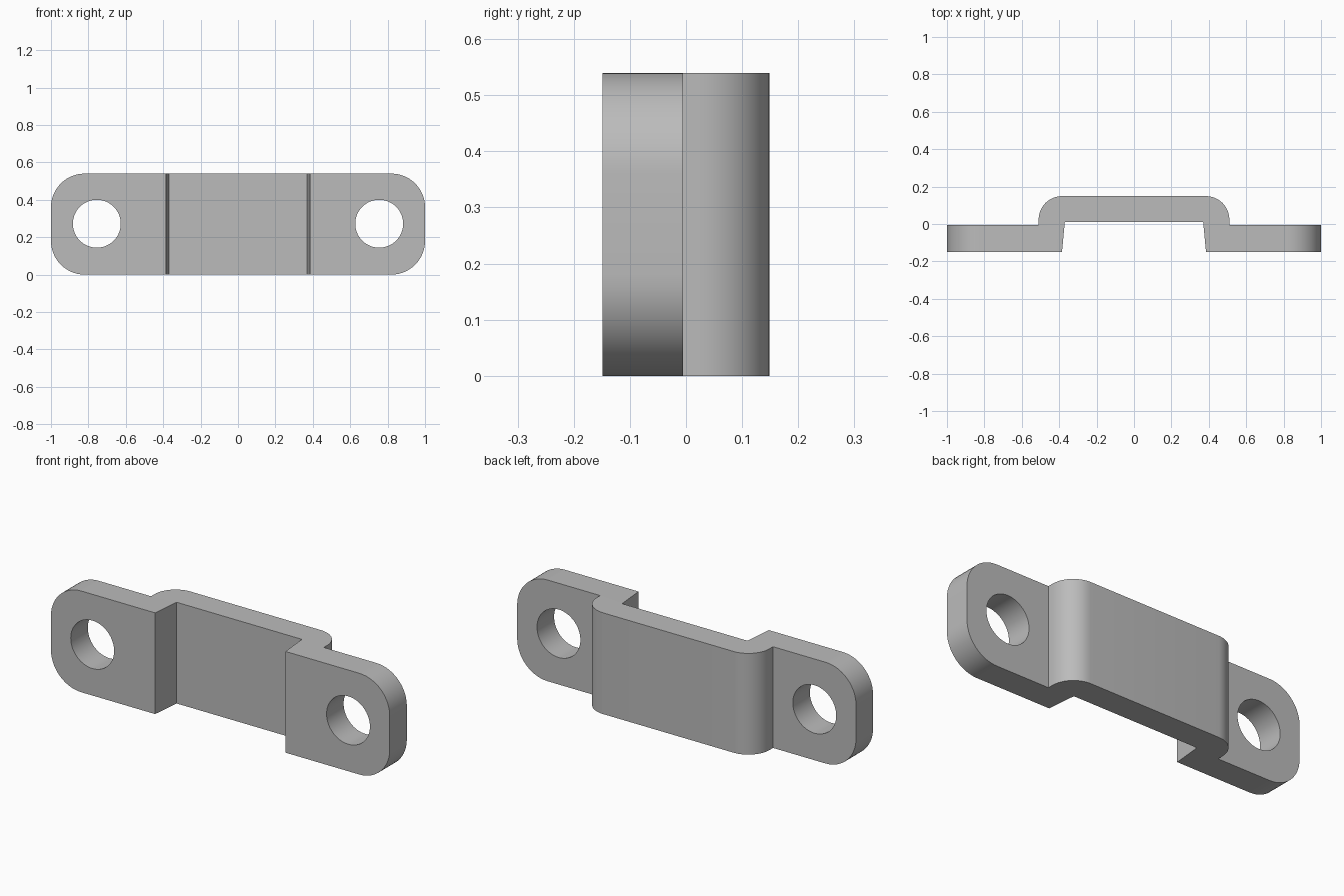
import bpy, bmesh, math
from mathutils import Matrix, Vector

HEIGHT = 0.54
BACK, FRONT, STEP = 0.149, -0.149, -0.005

cube = bpy.data.objects.get("Cube")
if cube:
    bpy.data.objects.remove(cube, do_unlink=True)

grey = bpy.data.materials.new("plain grey")
grey.use_nodes = True
colour = (0.5, 0.5, 0.5, 1)
grey.diffuse_color = colour
grey.node_tree.nodes["Principled BSDF"].inputs["Base Color"].default_value = colour


def make_object(name, bm):
    bmesh.ops.recalc_face_normals(bm, faces=bm.faces)
    mesh = bpy.data.meshes.new(name)
    bm.to_mesh(mesh)
    bm.free()
    mesh.materials.append(grey)
    obj = bpy.data.objects.new(name, mesh)
    bpy.context.collection.objects.link(obj)
    return obj


# Half of the bracket outline seen from above, from front channel to back
radius = 0.125
half = [(0.37, 0.01), (0.385, FRONT), (1, FRONT), (1, STEP), (0.51, STEP)]
for i in range(13):
    a = math.radians(90 * i / 12)
    half.append((0.51 - radius + radius * math.cos(a),
                 BACK - radius + radius * math.sin(a)))
outline = half + [(-x, y) for x, y in reversed(half)]

# Extrude the outline upwards
bm = bmesh.new()
base = bm.faces.new([bm.verts.new((x, y, 0)) for x, y in outline])
top = bmesh.ops.extrude_face_region(bm, geom=[base])["geom"]
bmesh.ops.translate(bm, vec=(0, 0, HEIGHT),
                    verts=[v for v in top if isinstance(v, bmesh.types.BMVert)])

# Round the four outer corners of the lugs
corners = [e for e in bm.edges
           if all(abs(v.co.x) > 0.99 for v in e.verts)
           and abs(e.verts[0].co.z - e.verts[1].co.z) < 0.01]
bmesh.ops.bevel(bm, geom=corners, offset=0.18, offset_type='OFFSET',
                segments=14, profile=0.5, affect='EDGES')
bracket = make_object("bracket", bm)

# Drill one bolt hole through each lug
bm = bmesh.new()
for side in (-1, 1):
    place = Matrix.Translation(Vector((side * 0.755, -0.08, 0.272)))
    bmesh.ops.create_cone(bm, cap_ends=True, segments=64, radius1=0.128,
                          radius2=0.128, depth=0.4,
                          matrix=place @ Matrix.Rotation(math.pi / 2, 4, 'X'))
drill = make_object("hole_cutter", bm)
drill.hide_render = True

cut = bracket.modifiers.new("bolt holes", 'BOOLEAN')
cut.operation = 'DIFFERENCE'
cut.solver = 'EXACT'
cut.object = drill
bpy.ops.object.select_all(action='DESELECT')
bracket.select_set(True)
bpy.context.view_layer.objects.active = bracket
bpy.ops.object.modifier_apply(modifier=cut.name)
bpy.data.objects.remove(drill, do_unlink=True)

bpy.ops.object.shade_smooth_by_angle(angle=math.radians(30))
